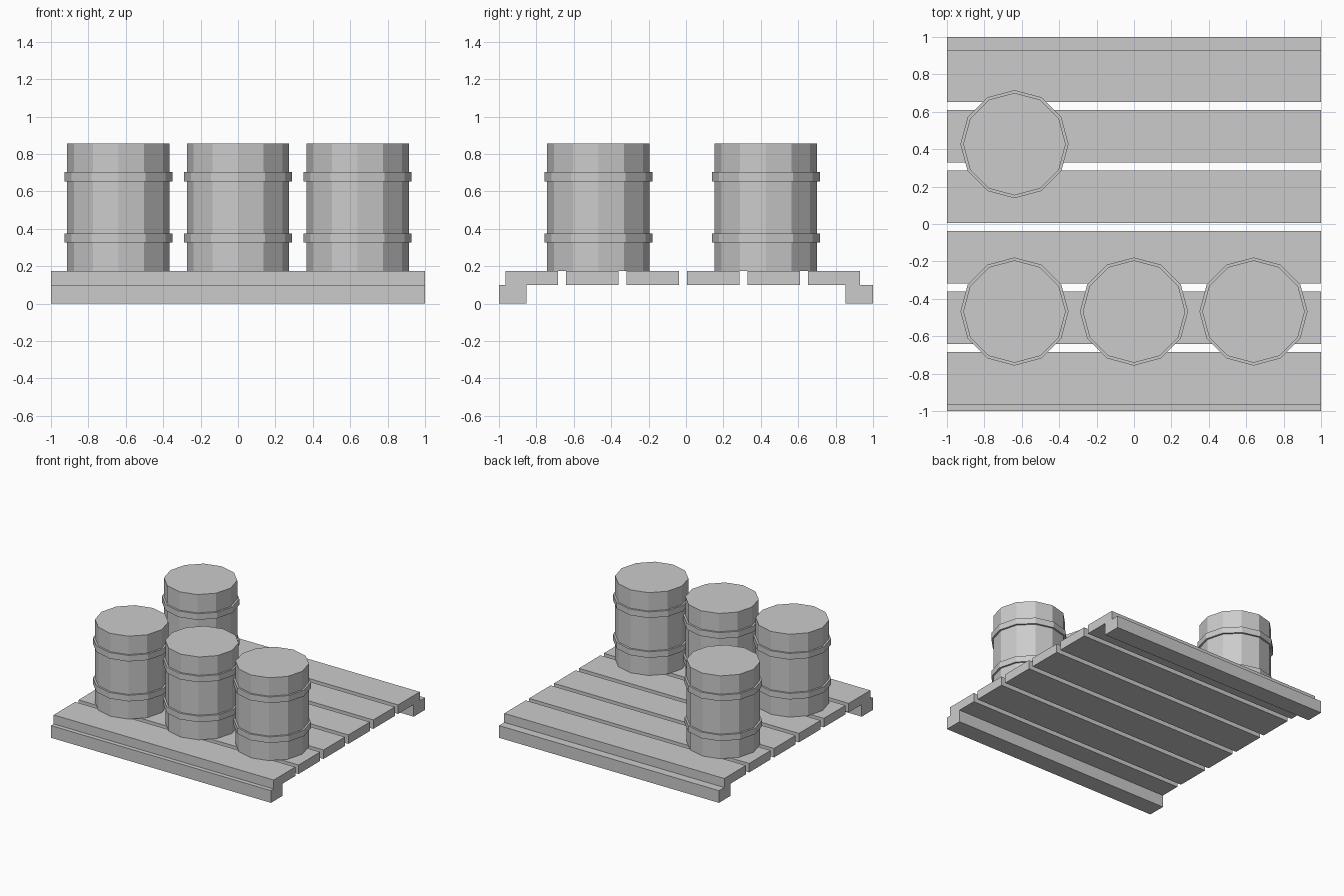
import bpy, bmesh, math
from mathutils import Vector

if "Cube" in bpy.data.objects:
    bpy.data.objects.remove(bpy.data.objects["Cube"])


def add_object(name, bm):
    bmesh.ops.recalc_face_normals(bm, faces=bm.faces)
    mesh = bpy.data.meshes.new(name)
    bm.to_mesh(mesh)
    bm.free()
    obj = bpy.data.objects.new(name, mesh)
    bpy.context.collection.objects.link(obj)
    return obj


def box(name, y0, y1, z0, z1):
    bm = bmesh.new()
    bmesh.ops.create_cube(bm, size=1)
    bmesh.ops.scale(bm, vec=(2, y1 - y0, z1 - z0), verts=bm.verts)
    bmesh.ops.translate(bm, vec=(0, (y0 + y1) / 2, (z0 + z1) / 2), verts=bm.verts)
    return add_object(name, bm)


# Pallet runners under the front and back edges
box("front_runner", -1.0, -0.853, 0, 0.1)
box("back_runner", 0.853, 1.0, 0, 0.1)

# Six deck boards
for i in range(6):
    y = -0.9645 + i * 0.3232
    box(f"deck_board_{i + 1}", y, y + 0.28, 0.1, 0.174)

# Barrel: 12-sided lathe with two raised hoops
R, HOOP, BASE, TOP = 0.274, 0.289, 0.174, 0.855
profile = [(0, BASE), (R, BASE)]
for low, high in ((0.326, 0.376), (0.654, 0.704)):
    profile += [(R, low), (HOOP, low), (HOOP, high), (R, high)]
profile += [(R, TOP), (0, TOP)]


def barrel(name, x, y):
    bm = bmesh.new()
    verts = [bm.verts.new((r, 0, z)) for r, z in profile]
    edges = [bm.edges.new(pair) for pair in zip(verts, verts[1:])]
    bmesh.ops.spin(bm, geom=verts + edges, cent=(0, 0, 0), axis=(0, 0, 1),
                   angle=math.tau, steps=12, use_merge=False)
    bmesh.ops.remove_doubles(bm, verts=bm.verts, dist=1e-4)
    bmesh.ops.translate(bm, vec=Vector((x, y, 0)), verts=bm.verts)
    return add_object(name, bm)


# Three barrels in front, one at the back left
for i, (x, y) in enumerate([(-0.639, -0.468), (0, -0.468), (0.639, -0.468), (-0.639, 0.427)]):
    barrel(f"barrel_{i + 1}", x, y)
